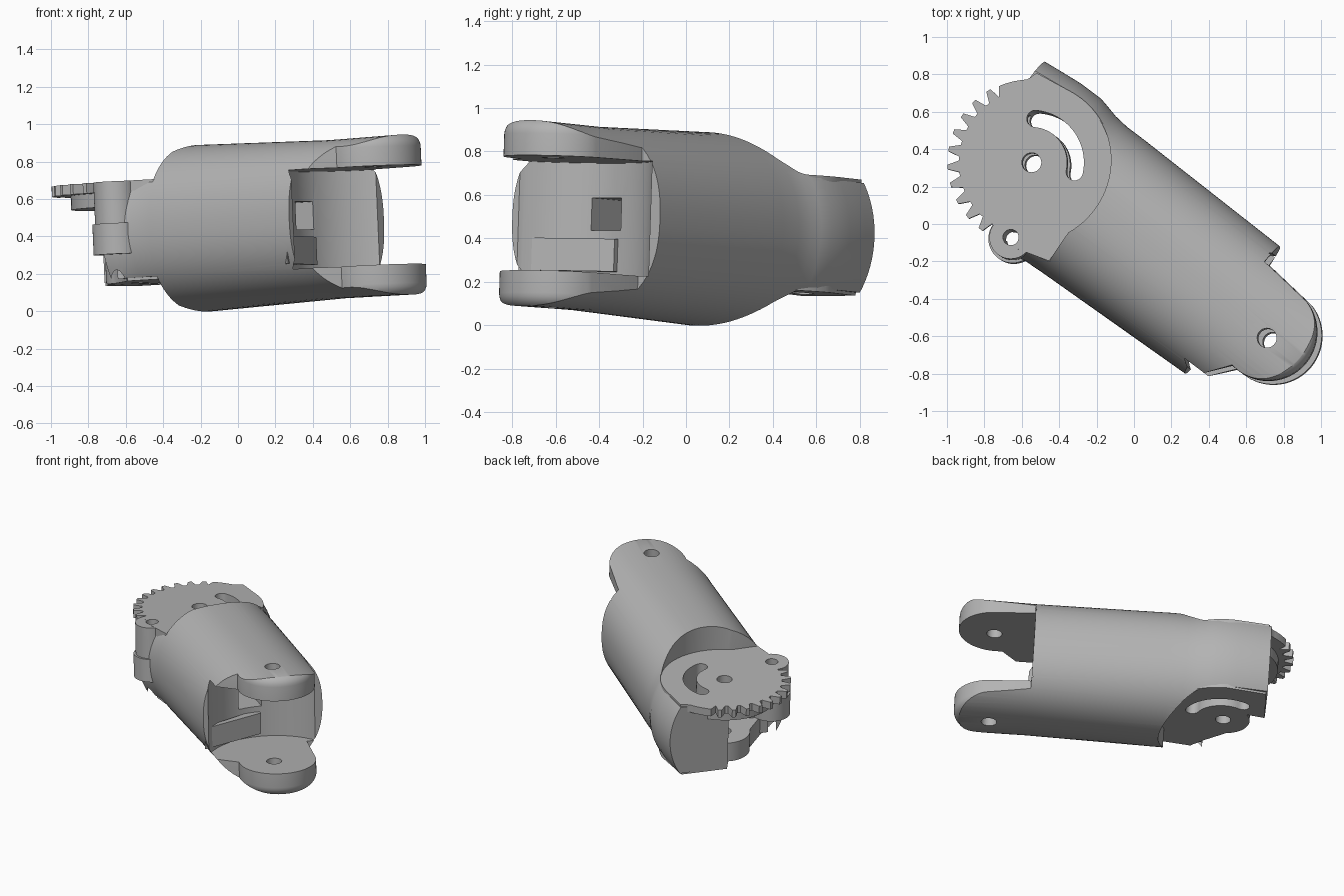
import bpy, bmesh
from math import sin, cos, radians, pi
from mathutils import Matrix

cube = bpy.data.objects.get("Cube")
if cube:
    bpy.data.objects.remove(cube, do_unlink=True)

grey = bpy.data.materials.new("plain grey")
grey.use_nodes = True
grey.diffuse_color = (0.45, 0.45, 0.45, 1)
grey.node_tree.nodes["Principled BSDF"].inputs["Base Color"].default_value = (0.45, 0.45, 0.45, 1)

# Parts are built along +x from the gear pivot, then swung into the final pose
POSE = (Matrix.Translation((-0.536, 0.32, 0.42))
        @ Matrix.Rotation(radians(-36.7), 4, 'Z')
        @ Matrix.Rotation(radians(-3.1), 4, 'Y'))
TIP = 1.58


def finish(name, bm):
    bmesh.ops.recalc_face_normals(bm, faces=bm.faces)
    me = bpy.data.meshes.new(name)
    bm.to_mesh(me)
    bm.free()
    ob = bpy.data.objects.new(name, me)
    bpy.context.collection.objects.link(ob)
    return ob


def prism(name, pts, low, high, rounding=0.0):
    """Extrude an outline from low to high, optionally rounding both rims."""
    bm = bmesh.new()
    base = bm.faces.new([bm.verts.new((x, y, low)) for x, y in pts])
    top = bmesh.ops.extrude_face_region(bm, geom=[base])
    for v in top["geom"]:
        if isinstance(v, bmesh.types.BMVert):
            v.co.z = high
    if rounding:
        rims = [e for e in bm.edges if abs(e.verts[0].co.z - e.verts[1].co.z) < 1e-5]
        bmesh.ops.bevel(bm, geom=rims, offset=rounding, segments=6, profile=0.5, affect='EDGES')
    return finish(name, bm)


def arc(x, y, r, start, end, steps):
    angles = [radians(start + (end - start) * i / steps) for i in range(steps + 1)]
    return [(x + r * cos(a), y + r * sin(a)) for a in angles]


def disc(name, x, y, r, low, high):
    return prism(name, arc(x, y, r, 0, 360, 48)[:-1], low, high)


def box(name, x0, x1, y0, y1, low, high):
    return prism(name, [(x0, y0), (x1, y0), (x1, y1), (x0, y1)], low, high)


def barrel(name, stations, segments=88):
    """Loft squarish circles along x; a station is (x, side offset, radius, squareness)."""
    bm = bmesh.new()
    rings = []
    for x, y, r, n in stations:
        ring = []
        for i in range(segments):
            c, s = cos(2 * pi * i / segments), sin(2 * pi * i / segments)
            k = r / (abs(c) ** n + abs(s) ** n) ** (1 / n)
            ring.append(bm.verts.new((x, y + k * c, k * s)))
        rings.append(ring)
    for a, b in zip(rings, rings[1:]):
        for i in range(segments):
            j = (i + 1) % segments
            bm.faces.new((a[i], a[j], b[j], b[i]))
    bm.faces.new(rings[0])
    bm.faces.new(rings[-1])
    return finish(name, bm)


def cut(ob, tools):
    for tool in tools:
        mod = ob.modifiers.new("cut", 'BOOLEAN')
        mod.operation, mod.object, mod.solver = 'DIFFERENCE', tool, 'EXACT'
    graph = bpy.context.evaluated_depsgraph_get()
    me = bpy.data.meshes.new_from_object(ob.evaluated_get(graph))
    ob.modifiers.clear()
    ob.data = me


cutters = []


def cutter(ob):
    ob.hide_render = True
    cutters.append(ob)
    return ob


# Shared cutters: pivot holes and the curved slot
pivot_hole = cutter(disc("pivot_cutter", 0, 0, 0.052, -1, 1))
lug_hole = cutter(disc("lug_cutter", 0.15, -0.387, 0.042, -1, 1))
tip_hole = cutter(disc("tip_cutter", TIP, 0, 0.052, -1, 1))
slot_path = (arc(0, 0, 0.28, 24, 122, 24) + arc(-0.125, 0.199, 0.045, 122, 302, 8)[1:-1]
             + arc(0, 0, 0.19, 122, 24, 24) + arc(0.215, 0.096, 0.045, 204, 384, 8)[1:-1])
slot = cutter(prism("slot_cutter", slot_path, -1, 1))

# Waste around the fork: everything past the shoulder except the rounded lobe shape
lobe_outline = [(1.2, -0.375), (1.4, -0.368)] + arc(1.56, 0.03, 0.262, -100, 75, 36) + [(1.36, 0.315), (1.2, 0.33)]
lobe_form = cutter(prism("lobe_form", lobe_outline, -0.437, 0.437, 0.07))
fork_waste = cutter(box("fork_waste", 1.32, 2.2, -0.8, 0.8, -0.8, 0.8))
cut(fork_waste, [lobe_form])

# Main barrel, from the collar at the gear end to the fork lobes at the tip
body = barrel("body", [(-0.28, 0.0, 0.475, 2), (-0.2, 0.0, 0.483, 2), (-0.06, 0.0, 0.496, 2),
                       (0.08, 0.0, 0.496, 2), (0.14, 0.0, 0.482, 2.03), (0.2, 0.004, 0.463, 2.06),
                       (0.28, 0.008, 0.45, 2.1), (0.4, 0.01, 0.447, 2.15),
                       (1.32, 0.01, 0.424, 2.4), (1.95, 0.01, 0.43, 2.4)])
recess = arc(0, 0, 0.43, -25, 90, 28) + [(-0.1, 0.7), (-0.6, 0.7), (-0.6, -0.7), (0.39, -0.7)]
cut(body, [
    fork_waste,
    cutter(prism("top_recess", recess, 0.25, 0.8)),
    cutter(prism("bottom_recess", recess, -0.8, -0.255)),
    cutter(box("rear_opening", -0.6, 0.12, -0.8, 0.06, -0.9, 0.9)),
    cutter(disc("gear_cavity", 0, 0, 0.26, -0.135, 0.14)),
    cutter(disc("knuckle_clearance", TIP, 0, 0.46, -0.265, 0.265)),
    cutter(box("tendon_channel", 0.1, 1.3, -0.1, 0.065, -0.045, 0.105)),
    slot, lug_hole, tip_hole])

# Slanted stop block inside the fork
stop = prism("stop_block", [(1.25, -0.37), (1.285, -0.395), (1.15, 0.05), (1.08, 0.05)], -0.235, -0.085)

# Toothed gear plate
teeth = []
for i in range(10):
    a = 157.7 + 12.4 * i
    for offset, r in ((-4.6, 0.39), (-1.6, 0.45), (1.6, 0.45), (4.6, 0.39)):
        teeth += arc(0, 0, r, a + offset, a, 1)[:1]
plate = prism("gear_plate", arc(0, 0, 0.434, -24, 100, 32) + [(-0.265, 0.4), (-0.278, 0.36)]
              + arc(0, 0, 0.445, 130, 150, 5) + teeth + [(0.1, -0.42), (0.2, -0.42), (0.395, -0.365)],
              0.21, 0.265)
cut(plate, [pivot_hole, lug_hole, slot])
backing = disc("gear_backing", 0, 0, 0.35, 0.135, 0.215)
cut(backing, [pivot_hole, slot])

# Lower bearing plate with rounded boss
bearing = prism("lower_plate", arc(0, 0, 0.434, -24, 90, 30) + [(-0.27, 0.385), (-0.278, 0.065)]
                + arc(0, 0, 0.18, 150, 260, 18) + [(0.12, -0.3), (0.2, -0.38), (0.393, -0.35)], -0.27, -0.13)
cut(bearing, [pivot_hole, slot, lug_hole])

# Side lug
lug_top = disc("lug_top", 0.15, -0.387, 0.115, 0.0, 0.264)
lug_base = disc("lug_base", 0.15, -0.387, 0.13, -0.125, 0.04)
for lug in (lug_top, lug_base):
    cut(lug, [lug_hole])

for ob in cutters:
    bpy.data.objects.remove(ob, do_unlink=True)

# Pose, colour and shade every part
for ob in [body, stop, plate, backing, bearing, lug_top, lug_base]:
    ob.data.transform(POSE)
    ob.data.materials.clear()
    ob.data.materials.append(grey)
    bpy.ops.object.select_all(action='DESELECT')
    ob.select_set(True)
    bpy.context.view_layer.objects.active = ob
    bpy.ops.object.shade_smooth_by_angle(angle=radians(30))
